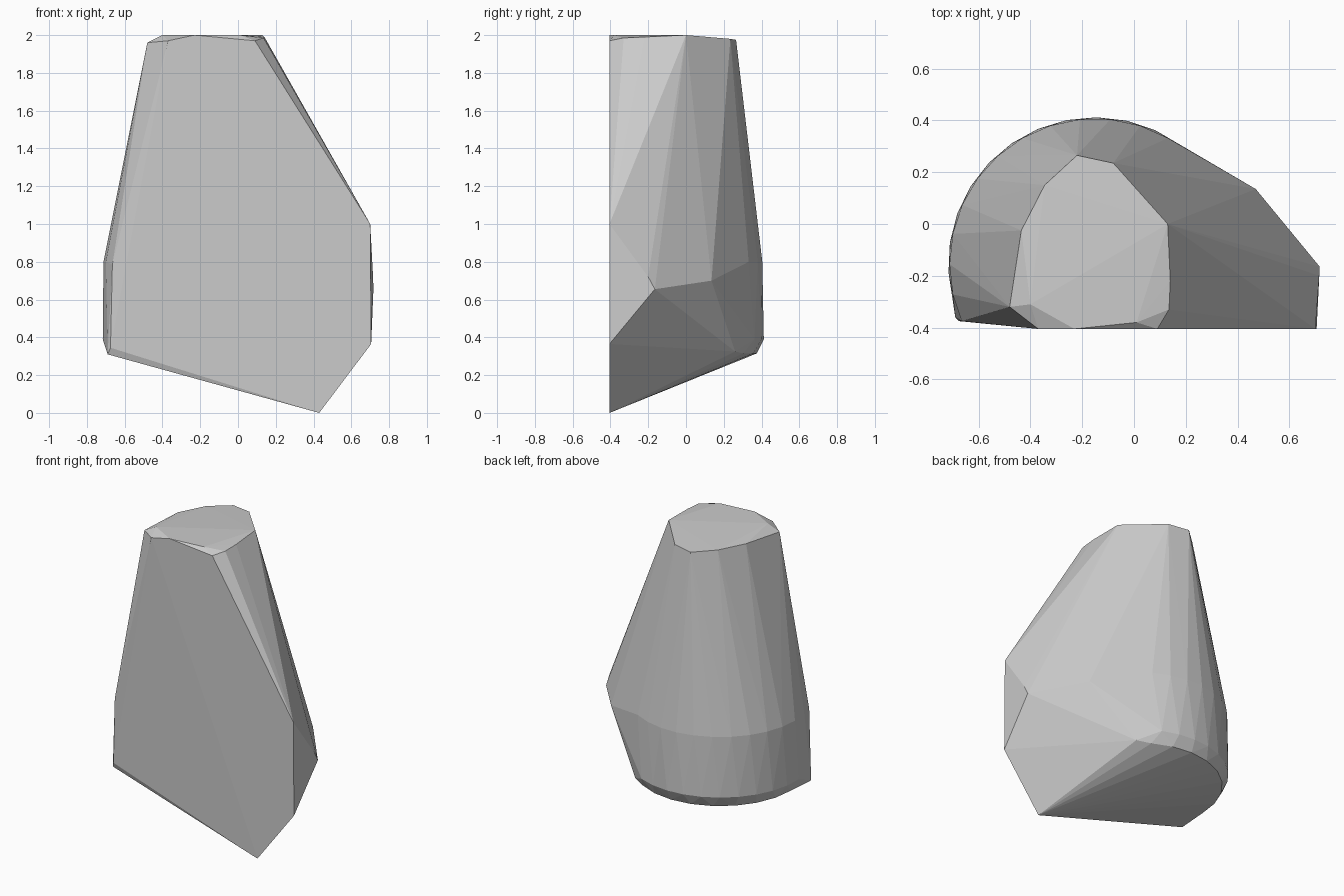
import bpy
import bmesh
from math import cos, sin, radians

cube = bpy.data.objects.get("Cube")
if cube:
    bpy.data.objects.remove(cube)


def arc(radius, z, start, end, steps):
    """Points on the rounded back, angles in degrees."""
    angles = [radians(start + (end - start) * i / steps) for i in range(steps + 1)]
    return [(-0.15 + radius * cos(a), -0.155 + radius * sin(a), z) for a in angles]


# Small sloping cap
top = [(-0.22, 0.265, 1.975), (-0.08, 0.235, 1.98), (0.13, 0.0, 2.0),
       (0.14, -0.22, 1.99), (0.135, -0.33, 1.985), (0.09, -0.405, 1.97),
       (0.01, -0.38, 2.0), (-0.23, -0.405, 2.0), (-0.37, -0.405, 1.97),
       (-0.48, -0.32, 1.96), (-0.435, -0.025, 1.98), (-0.345, 0.15, 1.98),
       (-0.40, -0.31, 2.0)]

# Sharp corners of the cut front and the wedge side
corners = [(0.70, -0.405, 1.0), (0.705, -0.405, 0.365), (0.717, -0.165, 0.655),
           (0.715, -0.20, 0.72), (0.47, 0.135, 0.70), (0.43, -0.405, 0.0),
           (-0.665, -0.375, 0.785), (-0.675, -0.375, 0.345),
           (-0.69, -0.36, 0.31), (0.20, 0.26, 0.325)]

# Rounded back: shoulder, lower rim and bottom bevel
back = (arc(0.562, 0.80, 60, 192, 11) + arc(0.567, 0.39, 66, 195, 11)
        + arc(0.53, 0.315, 60, 195, 9))

# Wrap the corners in one faceted solid
bm = bmesh.new()
for point in top + corners + back:
    bm.verts.new(point)
hull = bmesh.ops.convex_hull(bm, input=bm.verts)
loose = [g for g in hull["geom_interior"] + hull["geom_unused"]
         if isinstance(g, bmesh.types.BMVert)]
bmesh.ops.delete(bm, geom=list(set(loose)), context="VERTS")
bmesh.ops.recalc_face_normals(bm, faces=bm.faces)
mesh = bpy.data.meshes.new("faceted_stone")
bm.to_mesh(mesh)
bm.free()
stone = bpy.data.objects.new("faceted_stone", mesh)
bpy.context.collection.objects.link(stone)

# Plain grey
grey = bpy.data.materials.new("stone_grey")
grey.use_nodes = True
colour = (0.6, 0.6, 0.6, 1.0)
grey.diffuse_color = colour
grey.node_tree.nodes["Principled BSDF"].inputs["Base Color"].default_value = colour
mesh.materials.append(grey)
